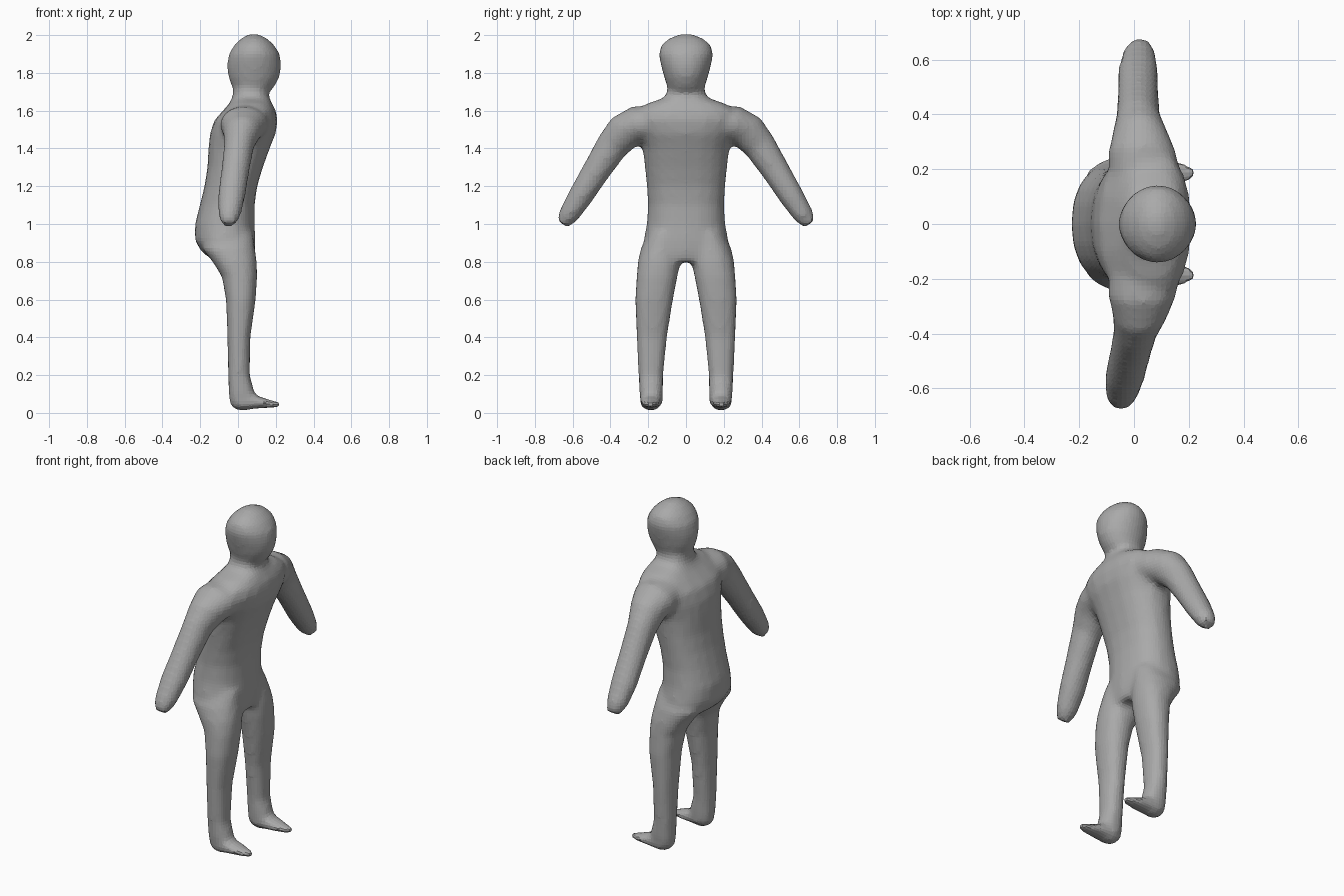
import bpy, bmesh
from math import cos, sin, tau
from mathutils import Vector

cube = bpy.data.objects.get("Cube")
if cube:
    bpy.data.objects.remove(cube, do_unlink=True)

clay = bpy.data.materials.new("grey clay")
clay.use_nodes = True
clay.diffuse_color = (0.4, 0.4, 0.4, 1)
clay.node_tree.nodes["Principled BSDF"].inputs["Base Color"].default_value = (0.4, 0.4, 0.4, 1)

bm = bmesh.new()
SIDES = 20


def loft(sections, power=1.0):
    """Skin closed rings; each section is (centre, half axis u, half axis v)."""
    rings = []
    for c, u, v in sections:
        ring = []
        for i in range(SIDES):
            a = tau * i / SIDES
            ca, sa = cos(a), sin(a)
            p = abs(ca) ** power * (1 if ca > 0 else -1)
            q = abs(sa) ** power * (1 if sa > 0 else -1)
            ring.append(bm.verts.new(Vector(c) + Vector(u) * p + Vector(v) * q))
        rings.append(ring)
    for r, s in zip(rings, rings[1:]):
        for i in range(SIDES):
            j = (i + 1) % SIDES
            bm.faces.new((r[i], r[j], s[j], s[i]))
    bm.faces.new(rings[0][::-1])
    bm.faces.new(rings[-1])


def level(z, x0, x1, y0, y1):
    """Horizontal section from its extents."""
    return (((x0 + x1) / 2, (y0 + y1) / 2, z), ((x1 - x0) / 2, 0, 0), (0, (y1 - y0) / 2, 0))


# Torso and neck: height, back, chest, half width
torso = [(0.80, -.12, .08, .17), (0.85, -.19, .09, .21), (0.91, -.228, .092, .225),
         (1.0, -.228, .088, .208), (1.1, -.202, .088, .202), (1.2, -.178, .102, .208),
         (1.3, -.162, .132, .218), (1.4, -.157, .168, .23), (1.48, -.148, .2, .26),
         (1.55, -.125, .21, .29), (1.6, -.08, .2, .27), (1.64, -.045, .18, .2),
         (1.67, -.03, .165, .11), (1.76, -.02, .16, .085)]
loft([level(z, a, b, -w, w) for z, a, b, w in torso], 0.88)

# Head
head = [(1.69, .0, .15, .08), (1.72, -.03, .19, .098), (1.78, -.052, .221, .117),
        (1.84, -.058, .23, .133), (1.9, -.05, .222, .146), (1.95, -.018, .19, .13),
        (1.985, .02, .15, .085), (2.006, .06, .105, .03)]
loft([level(z, a, b, -w, w) for z, a, b, w in head])

for side in (1, -1):
    # Leg: height, back, front, inner, outer
    leg = [(.02, -.02, .06, .15, .22), (.05, -.045, .1, .125, .24), (.1, -.05, .09, .122, .247),
           (.2, -.053, .063, .12, .252), (.4, -.056, .066, .1, .262), (.6, -.064, .094, .068, .27),
           (.72, -.085, .102, .045, .262), (.8, -.135, .1, .028, .255), (.87, -.19, .09, .02, .24),
           (.95, -.18, .08, .02, .2)]
    sections = []
    for z, a, b, inner, outer in leg:
        y0, y1 = sorted((inner * side, outer * side))
        sections.append(level(z, a, b, y0, y1))
    loft(sections, 0.9)

    # Foot: distance forward, height, half width, half thickness
    foot = [(-.03, .05, .04, .025), (.02, .058, .058, .048), (.08, .06, .058, .04),
            (.14, .052, .05, .027), (.19, .045, .036, .019), (.22, .043, .022, .016)]
    loft([((x, side * .186, z), (0, w, 0), (0, 0, h)) for x, z, w, h in foot])

    # Arm: outward, height, fore-aft centre, half depth, half thickness
    arm = [(.18, 1.53, .04, .13, .1), (.26, 1.525, .03, .125, .1), (.33, 1.485, .022, .1, .1),
           (.39, 1.415, .015, .08, .087), (.47, 1.29, .015, .075, .075), (.56, 1.145, .015, .073, .066),
           (.62, 1.05, .018, .06, .055), (.655, 1.0, .022, .036, .036)]
    sections = []
    for i, (y, z, x, d, t) in enumerate(arm):
        p, n = arm[max(i - 1, 0)], arm[min(i + 1, len(arm) - 1)]
        along = Vector((0, n[0] - p[0], n[1] - p[1])).normalized()
        across = Vector((0, -along.z * side, along.y)) * t
        if side < 0:
            x -= .07 * max(0, (y - .35) / .3)
        sections.append(((x, y * side, z), (d, 0, 0), across))
    loft(sections)

bmesh.ops.recalc_face_normals(bm, faces=bm.faces)
mesh = bpy.data.meshes.new("body")
bm.to_mesh(mesh)
bm.free()
mesh.materials.append(clay)
body = bpy.data.objects.new("body", mesh)
bpy.context.collection.objects.link(body)

# Fuse the parts into one skin and soften the joins
fuse = body.modifiers.new("fuse", "REMESH")
fuse.mode = "VOXEL"
fuse.voxel_size = 0.018
soften = body.modifiers.new("soften", "SMOOTH")
soften.factor = 0.5
soften.iterations = 5
